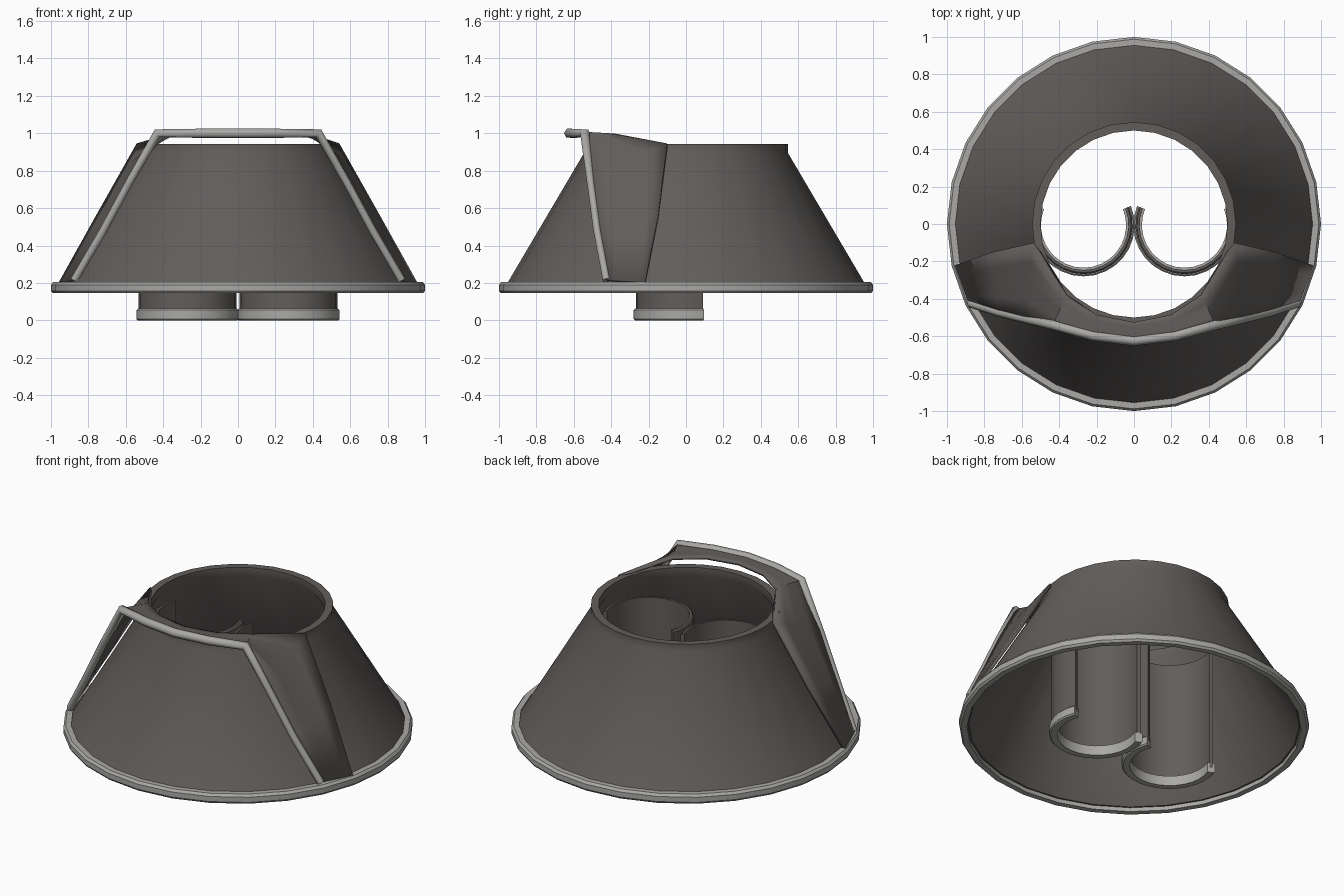
import bpy, bmesh
from math import sin, cos, radians
from mathutils import Vector

if "Cube" in bpy.data.objects:
    bpy.data.objects.remove(bpy.data.objects["Cube"])


def material(name, rgb):
    m = bpy.data.materials.new(name)
    m.diffuse_color = (*rgb, 1)
    m.use_nodes = True
    m.node_tree.nodes["Principled BSDF"].inputs["Base Color"].default_value = m.diffuse_color
    return m


CLOTH = material("dark_cloth", (0.12, 0.11, 0.105))
TRIM = material("pale_trim", (0.40, 0.395, 0.38))


def finish(bm, name, mat, angle=35):
    bmesh.ops.recalc_face_normals(bm, faces=bm.faces)
    me = bpy.data.meshes.new(name)
    bm.to_mesh(me)
    bm.free()
    me.materials.append(mat)
    ob = bpy.data.objects.new(name, me)
    bpy.context.collection.objects.link(ob)
    bpy.ops.object.select_all(action='DESELECT')
    ob.select_set(True)
    bpy.context.view_layer.objects.active = ob
    bpy.ops.object.shade_smooth_by_angle(angle=radians(angle))
    return ob


def revolve(name, profile, mat, steps=28, start=-90, end=270, centre=(0, 0)):
    """Sweep a closed (radius, z) profile round a vertical axis."""
    bm = bmesh.new()
    full = end - start == 360
    rings = []
    for i in range(steps if full else steps + 1):
        a = radians(start + (end - start) * i / steps)
        rings.append([bm.verts.new((centre[0] + r * cos(a), centre[1] + r * sin(a), z))
                      for r, z in profile])
    n = len(profile)
    for i in range(steps):
        p, q = rings[i], rings[(i + 1) % len(rings)]
        for j in range(n):
            k = (j + 1) % n
            bm.faces.new((p[j], q[j], q[k], p[k]))
    if not full:
        bm.faces.new(rings[0])
        bm.faces.new(rings[-1])
    return finish(bm, name, mat)


# Flared skirt shell with a short upright collar
revolve("skirt", [(0.972, 0.17), (0.545, 0.895), (0.545, 0.943), (0.5, 0.943),
                  (0.5, 0.89), (0.945, 0.17)], CLOTH)

# Rounded hem around the bottom of the skirt
revolve("skirt_hem", [(0.955, 0.145), (0.99, 0.145), (1.0, 0.158), (1.0, 0.19),
                      (0.988, 0.205), (0.955, 0.205)], TRIM)

# Open-backed leg sleeves and their cuffs
for side, x in (("right", 0.27), ("left", -0.27)):
    for part, ro, ri, z0, z1, mat in (("leg", 0.262, 0.24, 0.03, 0.8, CLOTH),
                                      ("cuff", 0.274, 0.228, 0.0, 0.062, TRIM)):
        b = 0.008
        revolve(f"{side}_{part}", [(ri, z0), (ro - b, z0), (ro, z0 + b), (ro, z1 - b),
                                   (ro - b, z1), (ri, z1)],
                mat, steps=18, start=158, end=382, centre=(x, -0.006))

# Overlapping cloth: outer edge follows the trim, inner edge meets the skirt
outer = [(0, -.625, 1), (.22, -.598, 1), (.43, -.54, 1), (.58, -.51, .74),
         (.72, -.475, .48), (.875, -.425, .215)]
inner = [(0, -.525, .995), (.2, -.485, .995), (.36, -.38, .99), (.535, -.1, .94),
         (.755, -.15, .55), (.95, -.22, .2)]


def mirrored(points):
    return [Vector((-x, y, z)) for x, y, z in points[:0:-1]] + [Vector(p) for p in points]


bm = bmesh.new()
a_edge, b_edge = mirrored(outer), mirrored(inner)
rows = [[bm.verts.new(a.lerp(b, t)) for a, b in zip(a_edge, b_edge)]
        for t in (0, 0.25, 0.5, 0.75, 1)]
for p, q in zip(rows, rows[1:]):
    for i in range(len(p) - 1):
        bm.faces.new((p[i], p[i + 1], q[i + 1], q[i]))
over = finish(bm, "overskirt", CLOTH, 40)
solid = over.modifiers.new("thickness", 'SOLIDIFY')
solid.thickness = 0.018
solid.offset = 0

# Raised trim along the front edge of the overskirt
curve = bpy.data.curves.new("overskirt_trim", 'CURVE')
curve.dimensions = '3D'
curve.bevel_depth = 0.027
curve.bevel_resolution = 1
curve.use_fill_caps = True
line = curve.splines.new('POLY')
line.points.add(len(a_edge) - 1)
for pt, co in zip(line.points, a_edge):
    pt.co = (*co, 1)
    pt.radius = 1 if co.z > 0.9 else 0.8
curve.materials.append(TRIM)
bpy.context.collection.objects.link(bpy.data.objects.new("overskirt_trim", curve))
